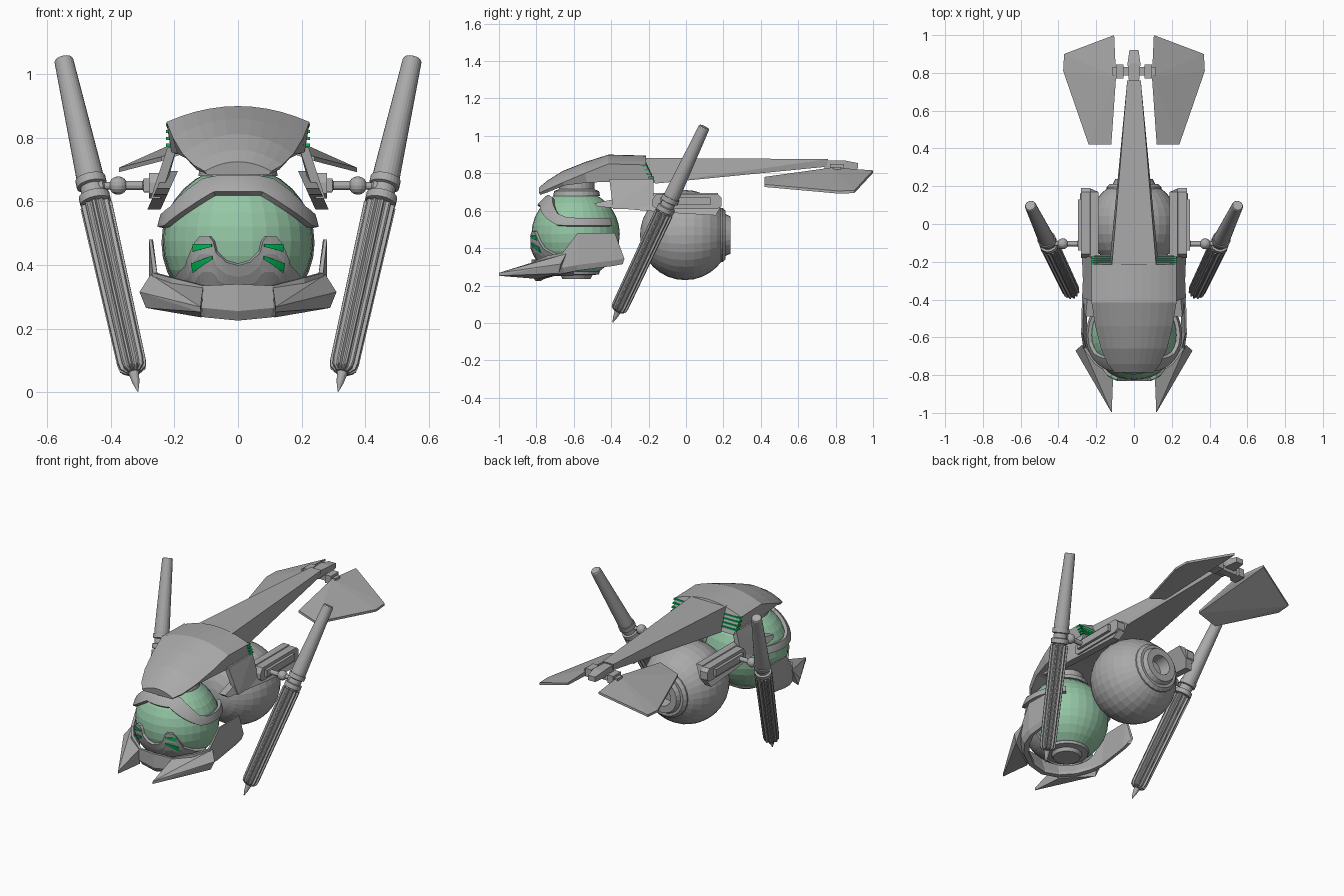
import bpy, bmesh, math
from mathutils import Vector, Matrix

if "Cube" in bpy.data.objects:
    bpy.data.objects.remove(bpy.data.objects["Cube"])


def material(name, rgb):
    m = bpy.data.materials.new(name)
    m.diffuse_color = (*rgb, 1)
    m.use_nodes = True
    m.node_tree.nodes["Principled BSDF"].inputs["Base Color"].default_value = m.diffuse_color
    return m


GREY = material("hull grey", (0.40, 0.40, 0.40))
GLASS = material("canopy green", (0.30, 0.57, 0.38))
GREEN = material("bright green", (0.0, 0.50, 0.10))
POD = Vector((0, -0.59, 0.475))      # glass cockpit centre
ENGINE = Vector((0, -0.005, 0.47))   # rear sphere centre


def finish(name, bm, mat, mirror=False, thick=0):
    bmesh.ops.recalc_face_normals(bm, faces=bm.faces)
    me = bpy.data.meshes.new(name)
    bm.to_mesh(me)
    bm.free()
    me.materials.append(mat)
    ob = bpy.data.objects.new(name, me)
    bpy.context.collection.objects.link(ob)
    if thick:
        s = ob.modifiers.new("Thickness", "SOLIDIFY")
        s.thickness, s.offset = thick, 0
    if mirror:
        ob.modifiers.new("Mirror", "MIRROR").use_axis = (True, False, False)
    return ob


def hull(name, pts, mat=GREY, mirror=False):
    bm = bmesh.new()
    for p in pts:
        bm.verts.new(p)
    bmesh.ops.convex_hull(bm, input=bm.verts[:])
    bmesh.ops.dissolve_limit(bm, angle_limit=0.02, verts=bm.verts[:], edges=bm.edges[:])
    return finish(name, bm, mat, mirror)


def box(name, x, y, z, mat=GREY, mirror=False):
    return hull(name, [(a, b, c) for a in x for b in y for c in z], mat, mirror)


def loft(name, rings, mat=GREY, mirror=False, closed=True, caps=True, thick=0):
    bm = bmesh.new()
    vs = [[bm.verts.new(p) for p in r] for r in rings]
    n = len(vs[0])
    for a, b in zip(vs, vs[1:]):
        for i in range(n if closed else n - 1):
            j = (i + 1) % n
            bm.faces.new((a[i], a[j], b[j], b[i]))
    if caps and closed:
        bm.faces.new(vs[0])
        bm.faces.new(vs[-1])
    return finish(name, bm, mat, mirror, thick)


def lathe(name, base, axis, profile, n=24, mirror=False, ribs=0, caps=True):
    """Profile of (radius, distance) turned round an axis; ribs cut flutes."""
    rot = Vector(axis).to_track_quat("Z", "Y")
    count = ribs * 4 if ribs else n
    rings = []
    for r, d in profile:
        ring = []
        for i in range(count):
            k = 0.8 if ribs and i % 4 >= 2 else 1
            t = 2 * math.pi * i / count
            ring.append(Vector(base) + rot @ Vector((r * k * math.cos(t), r * k * math.sin(t), d)))
        rings.append(ring)
    return loft(name, rings, GREY, mirror, caps=caps)


def ball(name, c, r, mat, seg=32, rings=16, turn=0, cut=None):
    bm = bmesh.new()
    bmesh.ops.create_uvsphere(bm, u_segments=seg, v_segments=rings, radius=r)
    bmesh.ops.transform(bm, matrix=Matrix.Translation(c) @ Matrix.Rotation(turn, 4, "X"), verts=bm.verts)
    if cut:
        bmesh.ops.delete(bm, geom=[v for v in bm.verts if v.co.y > cut], context="VERTS")
    return bm, name, mat


def interp(keys, a):
    for p, q in zip(keys, keys[1:]):
        if a <= q[0]:
            t = (a - p[0]) / (q[0] - p[0])
            return [u + (v - u) * t for u, v in zip(p, q)]
    return keys[-1]


def patch(name, keys, r, thick, mat=GREY, step=4):
    """Shell on the cockpit sphere: keys are (azimuth, low, high) in degrees."""
    n = max(2, round((keys[-1][0] - keys[0][0]) / step))
    angles = sorted({keys[0][0] + (keys[-1][0] - keys[0][0]) * i / n for i in range(n + 1)} | {k[0] for k in keys})
    rings = []
    for ang in angles:
        a, lo, hi = interp(keys, ang)
        a = math.radians(a)
        ring = []
        for j in range(6):
            e = math.radians(lo + (hi - lo) * j / 5)
            ring.append(POD + r * Vector((math.cos(e) * math.sin(a), -math.cos(e) * math.cos(a), math.sin(e))))
        rings.append(ring)
    return loft(name, rings, mat, True, closed=False, thick=thick)


# glass cockpit with cap and bottom port
bm, nm, mt = ball("glass_cockpit", POD, 0.236, GLASS)
finish(nm, bm, mt)
lathe("cockpit_cap", (0, -0.585, 0.68), (0, 0, 1), [(0.125, 0), (0.12, 0.025), (0.095, 0.035), (0.095, 0.08)])
lathe("bottom_port", (0, -0.585, 0.275), (0, 0, -1), [(0.125, 0), (0.12, 0.015), (0.085, 0.02), (0.075, 0.04)])

# visor band, face mask and green mask stripes
patch("visor_band", [(0, 37, 54), (22, 37, 54), (42, 24, 50), (54, 17, 38), (66, 11, 25), (80, 10, 20), (140, 10, 19)], 0.248, 0.02)
patch("face_mask", [(0, -62, -17.5), (9, -62, -15), (16, -62, -8), (18, -62, 0), (21, -62, 3.5), (29, -62, 3.5),
                    (33, -62, -1), (44, -62, -18), (60, -62, -26), (85, -62, -32)], 0.245, 0.016)
patch("mask_stripe_upper", [(19, -4, -2), (34, -7.5, -2)], 0.255, 0.004, GREEN)
patch("mask_stripe_lower", [(19, -13, -10.5), (37, -23, -16)], 0.255, 0.004, GREEN)

# lower collar round the cockpit and its front prongs
collar = [(0, -0.825, 0.225, 0.34), (0.11, -0.805, 0.235, 0.335), (0.21, -0.74, 0.25, 0.36), (0.268, -0.66, 0.265, 0.375),
          (0.28, -0.58, 0.28, 0.48), (0.275, -0.38, 0.305, 0.48), (0.27, -0.33, 0.315, 0.34)]
rings = []
for x, y, lo, hi in collar:
    d = Vector((x, y + 0.55, 0)).normalized() * (0.05 if y < -0.6 else 0.03)
    o = Vector((x, y, 0))
    up = 0.006 if y > -0.6 else 0.02
    rings.append([o + Vector((0, 0, lo + 0.03)), o + Vector((0, 0, hi)), o - d * 0.3 + Vector((0, 0, hi)),
                  o - d + Vector((0, 0, lo + up)), o - d + Vector((0, 0, lo)), o - d * 0.4 + Vector((0, 0, lo))])
loft("lower_collar", rings, mirror=True)
hull("front_prong", [(0.31, -0.67, 0.315), (0.29, -0.68, 0.265), (0.275, -0.64, 0.37), (0.118, -1, 0.268), (0.118, -1, 0.252),
                     (0.11, -0.8, 0.33), (0.115, -0.79, 0.235)], mirror=True)

# hood: arched sections (y top, y bottom, half width, top, edge, bottom)
rings = []
for y, yb, w, zt, ze, zb in [(-0.785, -0.78, 0.105, 0.725, 0.695, 0.685), (-0.74, -0.735, 0.14, 0.762, 0.715, 0.70),
                             (-0.66, -0.65, 0.175, 0.812, 0.75, 0.735), (-0.54, -0.53, 0.205, 0.86, 0.80, 0.75),
                             (-0.415, -0.41, 0.225, 0.90, 0.85, 0.755), (-0.215, -0.165, 0.225, 0.895, 0.845, 0.75)]:
    ring = [Vector((w * s / 5, y, ze + (zt - ze) * (1 - (s / 5) ** 2))) for s in range(-5, 6)]
    rings.append(ring + [Vector((w * 0.93, yb, zb)), Vector((-w * 0.93, yb, zb))])
loft("hood", rings)
for k in range(4):   # green vents at the hood's rear corners
    z, y = 0.845 - 0.021 * k, -0.207 + 0.0105 * k
    hull("rear_vent_%d" % (k + 1), [(x, y + a, z + b) for x in (0.118, 0.226) for a in (-0.025, 0.004) for b in (0, -0.009)], GREEN, True)

# tail boom, tail block and fins
hull("tail_boom", [(s * x, y, z) for s in (-1, 1) for x, y, z in
     [(0.118, -0.23, 0.882), (0.125, -0.165, 0.745), (0.036, 0.76, 0.876), (0.03, 0.75, 0.835)]])
hull("tail_block", [(s * x, y, z) for s in (-1, 1) for x, y in [(0.026, 0.74), (0.034, 0.85), (0.024, 0.92)]
     for z in (0.825, 0.868 if y < 0.9 else 0.855)])
box("tail_crossbar", (-0.115, 0.115), (0.785, 0.83), (0.805, 0.835))
box("fin_bracket", (0.055, 0.095), (0.77, 0.845), (0.80, 0.85), mirror=True)
fin = [(0.105, 1.0, 0.81), (0.095, 0.78, 0.825), (0.12, 0.42, 0.775), (0.24, 0.42, 0.735), (0.375, 0.81, 0.70), (0.37, 0.9, 0.702)]
hull("tail_fin", [(x, y, z + d) for x, y, z in fin for d in (-0.008, 0.006)], mirror=True)

# rear engine sphere with nozzle
bm, nm, mt = ball("engine_sphere", ENGINE, 0.241, GREY, turn=-math.pi / 2, cut=0.205)
finish(nm, bm, mt)
lathe("engine_nozzle", (0, 0, 0.47), (0, 1, 0), [(0.145, 0.17), (0.145, 0.195), (0.128, 0.212), (0.112, 0.212), (0.1, 0.237),
                                                (0.06, 0.237), (0.05, 0.17), (0.001, 0.17)])

# side struts, wedge wings and pods
hull("hood_strut", [(x + d, y, z) for d in (-0.03, 0) for x, y, z in
     [(0.222, -0.41, 0.77), (0.222, -0.175, 0.77), (0.275, -0.39, 0.61), (0.265, -0.17, 0.61)]], mirror=True)
wing = [(-0.49, 0.64), (-0.3, 0.675), (-0.22, 0.695), (0.17, 0.695), (0.185, 0.62), (0.16, 0.575), (-0.1, 0.59), (-0.47, 0.622)]
hull("side_wing", [(0.235 + d + (0.66 - z) * 0.45, y, z) for y, z in wing for d in (-0.03, 0.012)], mirror=True)
pod = [(-0.18, 0.66), (-0.16, 0.69), (0.17, 0.69), (0.19, 0.67), (0.19, 0.625), (0.17, 0.61), (-0.16, 0.61), (-0.18, 0.625)]
hull("side_pod", [(x, y, z) for y, z in pod for x in (0.23, 0.28)], mirror=True)
box("pod_plate", (0.27, 0.297), (-0.14, 0.13), (0.63, 0.672), mirror=True)

# arm joint
lathe("arm_socket", (0.28, -0.105, 0.65), (1, 0, 0), [(0.022, 0), (0.022, 0.015), (0.014, 0.02), (0.014, 0.08)], 12, True)
bm, nm, mt = ball("arm_ball", Vector((0.377, -0.105, 0.65)), 0.029, GREY, 16, 8)
finish(nm, bm, mt, True)
lathe("arm_rod", (0.395, -0.105, 0.65), (1, 0, -0.1), [(0.012, 0), (0.012, 0.025), (0.02, 0.03), (0.02, 0.06)], 12, True)

# tilted side cannons, measured from the lower tip along the axis
tip, axis = Vector((0.315, -0.392, 0.003)), Vector((0.234, 0.49, 1.045))
L = axis.length
lathe("cannon_tip", tip, axis, [(0.002, 0), (0.011, 0.03), (0.017, 0.065), (0.012, 0.09)], 12, True)
lathe("cannon_barrel", tip, axis, [(0.025, 0.066), (0.042, 0.078), (0.046, 0.1), (0.051, 0.56 * L)], mirror=True, ribs=12)
lathe("cannon_collar", tip, axis, [(0.035, 0.54 * L), (0.035, 0.565 * L), (0.049, 0.568 * L), (0.049, 0.59 * L), (0.038, 0.593 * L),
                                   (0.038, 0.615 * L), (0.048, 0.618 * L), (0.048, 0.64 * L)], mirror=True)
lathe("cannon_upper_tube", tip, axis, [(0.042, 0.635 * L), (0.043, 0.65 * L), (0.03, 0.995 * L), (0.026, L)], mirror=True)
